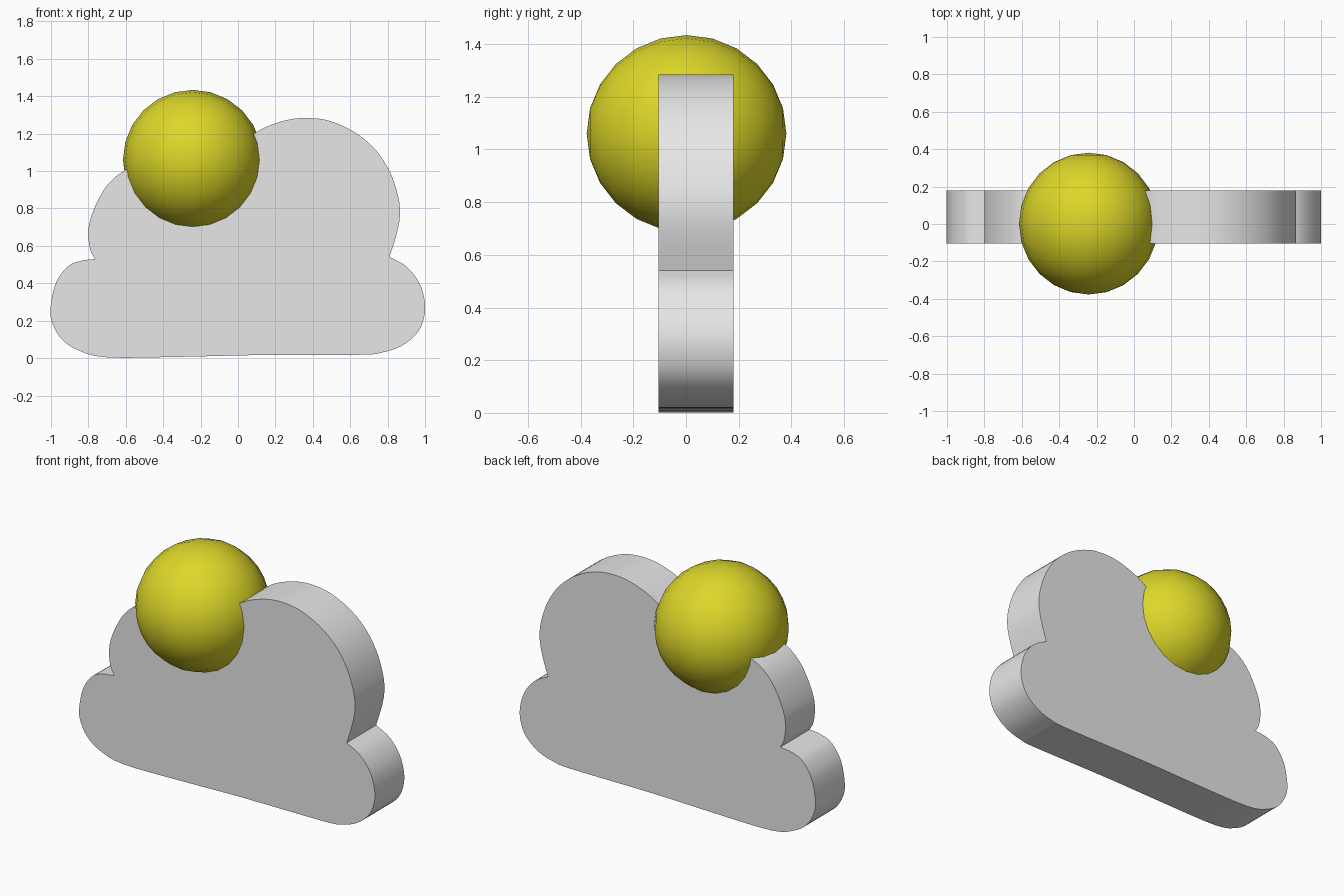
import bpy, bmesh, math
from mathutils import Vector, Matrix

if "Cube" in bpy.data.objects:
    bpy.data.objects.remove(bpy.data.objects["Cube"])


def material(name, rgb):
    m = bpy.data.materials.new(name)
    m.diffuse_color = (*rgb, 1)
    m.use_nodes = True
    m.node_tree.nodes["Principled BSDF"].inputs["Base Color"].default_value = m.diffuse_color
    return m


def finish(bm, name, mat):
    bmesh.ops.recalc_face_normals(bm, faces=bm.faces)
    me = bpy.data.meshes.new(name)
    bm.to_mesh(me)
    bm.free()
    ob = bpy.data.objects.new(name, me)
    bpy.context.collection.objects.link(ob)
    me.materials.append(mat)
    bpy.ops.object.select_all(action='DESELECT')
    ob.select_set(True)
    bpy.context.view_layer.objects.active = ob
    bpy.ops.object.shade_smooth_by_angle(angle=math.radians(30))
    return ob


def smooth_chain(points, steps=4):
    """Catmull-Rom curve through the points, without the last one."""
    p = [Vector(q) for q in points]
    p = [2 * p[0] - p[1]] + p + [2 * p[-1] - p[-2]]
    out = []
    for a, b, c, d in zip(p, p[1:], p[2:], p[3:]):
        for i in range(steps):
            t = i / steps
            out.append(0.5 * (2 * b + (c - a) * t + (2 * a - 5 * b + 4 * c - d) * t**2
                              + (3 * b - a - 3 * c + d) * t**3))
    return out


grey = material("cloud grey", (0.8, 0.8, 0.8))
yellow = material("sun yellow", (0.72, 0.68, 0.022))

# Cloud outline (x, z): four arcs meeting at sharp creases
left_crease, right_crease, dip = (-0.765, 0.53), (0.81, 0.54), (-0.2, 1.05)
arcs = [
    [left_crease, (-0.79, 0.58), (-0.8, 0.66), (-0.79, 0.74), (-0.75, 0.84),
     (-0.69, 0.935), (-0.6, 1.005), (-0.45, 1.05), dip],
    [dip, (-0.03, 1.12), (0.1, 1.21), (0.2, 1.255), (0.3, 1.28), (0.4, 1.283), (0.5, 1.265),
     (0.62, 1.21), (0.73, 1.12), (0.81, 1.0), (0.855, 0.87), (0.866, 0.77),
     (0.85, 0.67), right_crease],
    [right_crease, (0.9, 0.49), (0.97, 0.4), (1.0, 0.29), (0.99, 0.2), (0.95, 0.125),
     (0.87, 0.063), (0.77, 0.03), (0.65, 0.018), (0.1, 0.016), (-0.3, 0.007),
     (-0.7, 0.004), (-0.86, 0.045), (-0.95, 0.11), (-1.0, 0.21), (-0.997, 0.31),
     (-0.97, 0.41), (-0.91, 0.49), (-0.84, 0.52), left_crease],
]
outline = [v for arc in arcs for v in smooth_chain(arc)]

# Cloud slab: extruded from front to back
bm = bmesh.new()
front = [bm.verts.new((v.x, -0.105, max(v.y, 0))) for v in outline]
face = bm.faces.new(front)
extruded = bmesh.ops.extrude_face_region(bm, geom=[face], use_keep_orig=True)
bmesh.ops.translate(bm, vec=(0, 0.285, 0),
                    verts=[g for g in extruded["geom"] if isinstance(g, bmesh.types.BMVert)])
finish(bm, "cloud", grey)

# Sun ball, with its poles facing front and back
bm = bmesh.new()
bmesh.ops.create_uvsphere(bm, u_segments=24, v_segments=12, radius=1)
bmesh.ops.transform(bm, verts=bm.verts, matrix=Matrix.Translation((-0.242, 0.002, 1.06))
                    @ Matrix.Diagonal((0.373, 0.379, 0.374, 1))
                    @ Matrix.Rotation(math.pi / 2, 4, 'X'))
finish(bm, "sun", yellow)
